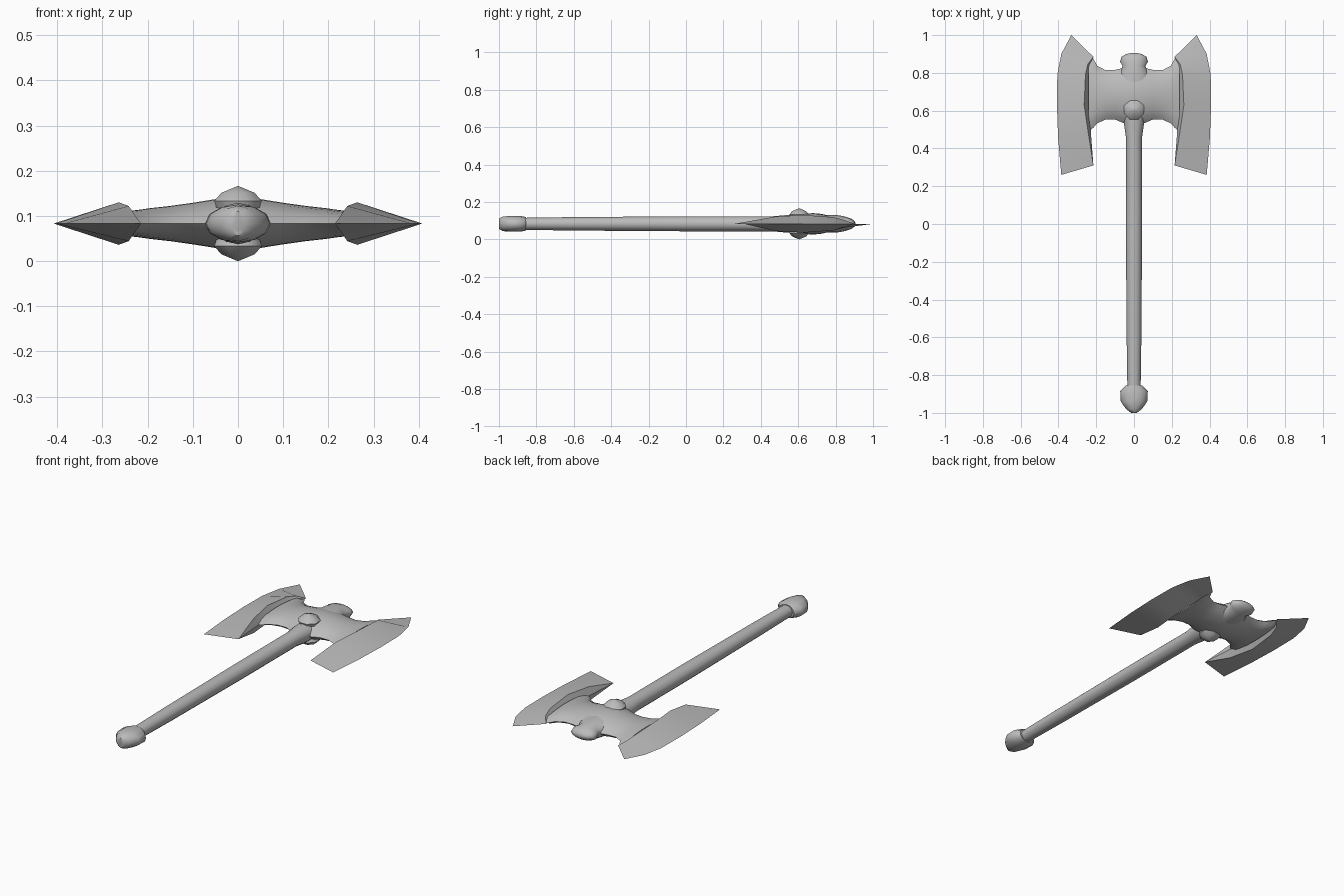
import bpy, bmesh, math

cube = bpy.data.objects.get("Cube")
if cube:
    bpy.data.objects.remove(cube, do_unlink=True)

MID = 0.083  # height of the flat symmetry plane

grey = bpy.data.materials.new("steel_grey")
grey.use_nodes = True
COLOUR = (0.5, 0.5, 0.5, 1)
grey.diffuse_color = COLOUR
grey.node_tree.nodes["Principled BSDF"].inputs["Base Color"].default_value = COLOUR


def loft(name, rings, angle, caps=True, mirror=False):
    """Skin a list of closed rings of points."""
    bm = bmesh.new()
    rows = [[bm.verts.new(p) for p in ring] for ring in rings]
    n = len(rows[0])
    for a, b in zip(rows, rows[1:]):
        for i in range(n):
            j = (i + 1) % n
            bm.faces.new((a[i], a[j], b[j], b[i]))
    if caps:
        bm.faces.new(rows[0])
        bm.faces.new(rows[-1])
    bmesh.ops.remove_doubles(bm, verts=bm.verts, dist=0.0005)
    bmesh.ops.recalc_face_normals(bm, faces=bm.faces)
    me = bpy.data.meshes.new(name)
    bm.to_mesh(me)
    bm.free()
    me.materials.append(grey)
    me.shade_smooth()
    me.set_sharp_from_angle(angle=math.radians(angle))
    ob = bpy.data.objects.new(name, me)
    bpy.context.collection.objects.link(ob)
    if mirror:
        ob.modifiers.new("mirror", 'MIRROR').use_axis[0] = True
    return ob


def along_y(stations, sides):
    """Elliptical rings from (y, half width, half height)."""
    turn = [math.tau * i / sides for i in range(sides)]
    return [[(rx * math.cos(a), y, MID + rz * math.sin(a)) for a in turn]
            for y, rx, rz in stations]


# Shaft with a small flare under the head
loft("handle", along_y([(-0.88, 0.035, 0.032), (-0.6, 0.039, 0.036),
                        (0, 0.043, 0.04), (0.46, 0.043, 0.04),
                        (0.53, 0.053, 0.046), (0.6, 0.055, 0.046)], 12), 40)

# Pommel and crown knob
loft("pommel", along_y([(-0.855, 0.045, 0.036), (-0.885, 0.073, 0.042),
                        (-0.94, 0.07, 0.042), (-0.98, 0.042, 0.039),
                        (-1, 0.015, 0.027)], 12), 50)
loft("crown_knob", along_y([(0.74, 0.1, 0.047), (0.81, 0.072, 0.046),
                            (0.835, 0.06, 0.042), (0.86, 0.074, 0.036),
                            (0.885, 0.066, 0.027), (0.9, 0.042, 0.016),
                            (0.905, 0.015, 0.006)], 12), 50)

# Head: lens-shaped sections from (x, low y, high y, half thickness)
half = [(0, 0.525, 0.83, 0.057), (0.05, 0.532, 0.828, 0.054),
        (0.1, 0.553, 0.816, 0.046), (0.15, 0.553, 0.814, 0.039),
        (0.195, 0.533, 0.838, 0.034), (0.215, 0.51, 0.875, 0.031),
        (0.24, 0.49, 0.875, 0.028)]
sections = [(-x, a, b, h) for x, a, b, h in half[:0:-1]] + half
STEPS = 10
head = []
for x, low, high, h in sections:
    ring = []
    for side in (1, -1):
        for i in range(STEPS):
            t = side * (2 * i / STEPS - 1)
            y = (low + high) / 2 + t * (high - low) / 2
            ring.append((x, y, MID + side * h * (1 - t * t) ** 0.75))
    head.append(ring)
loft("axe_head", head, 50)

# Blades: cutting edge, raised ridge and inner line per section
# (edge x, edge y, ridge x, ridge y, ridge half thickness, inner x)
blade = [(0.385, 0.26, 0.215, 0.31, 0, 0.215),
         (0.402, 0.46, 0.242, 0.48, 0.039, 0.228),
         (0.408, 0.63, 0.264, 0.63, 0.047, 0.235),
         (0.406, 0.79, 0.257, 0.79, 0.035, 0.235),
         (0.385, 0.9, 0.245, 0.845, 0.021, 0.228),
         (0.332, 1, 0.215, 0.885, 0, 0.215)]
rings = [[(ex, ey, MID), (rx, ry, MID + h), (ix, ry, MID), (rx, ry, MID - h)]
         for ex, ey, rx, ry, h, ix in blade]
loft("blades", rings, 25, caps=False, mirror=True)

# Octagonal studs on both faces of the head
for side, name in ((1, "upper_stud"), (-1, "lower_stud")):
    profile = [(0.05, 0.03), (0.057, 0.05), (0.04, 0.068), (0.001, 0.083)]
    rings = [[(r * math.cos(math.tau * (i + 0.5) / 8),
               0.605 + r * math.sin(math.tau * (i + 0.5) / 8),
               MID + side * z) for i in range(8)] for r, z in profile]
    loft(name, rings, 45)
